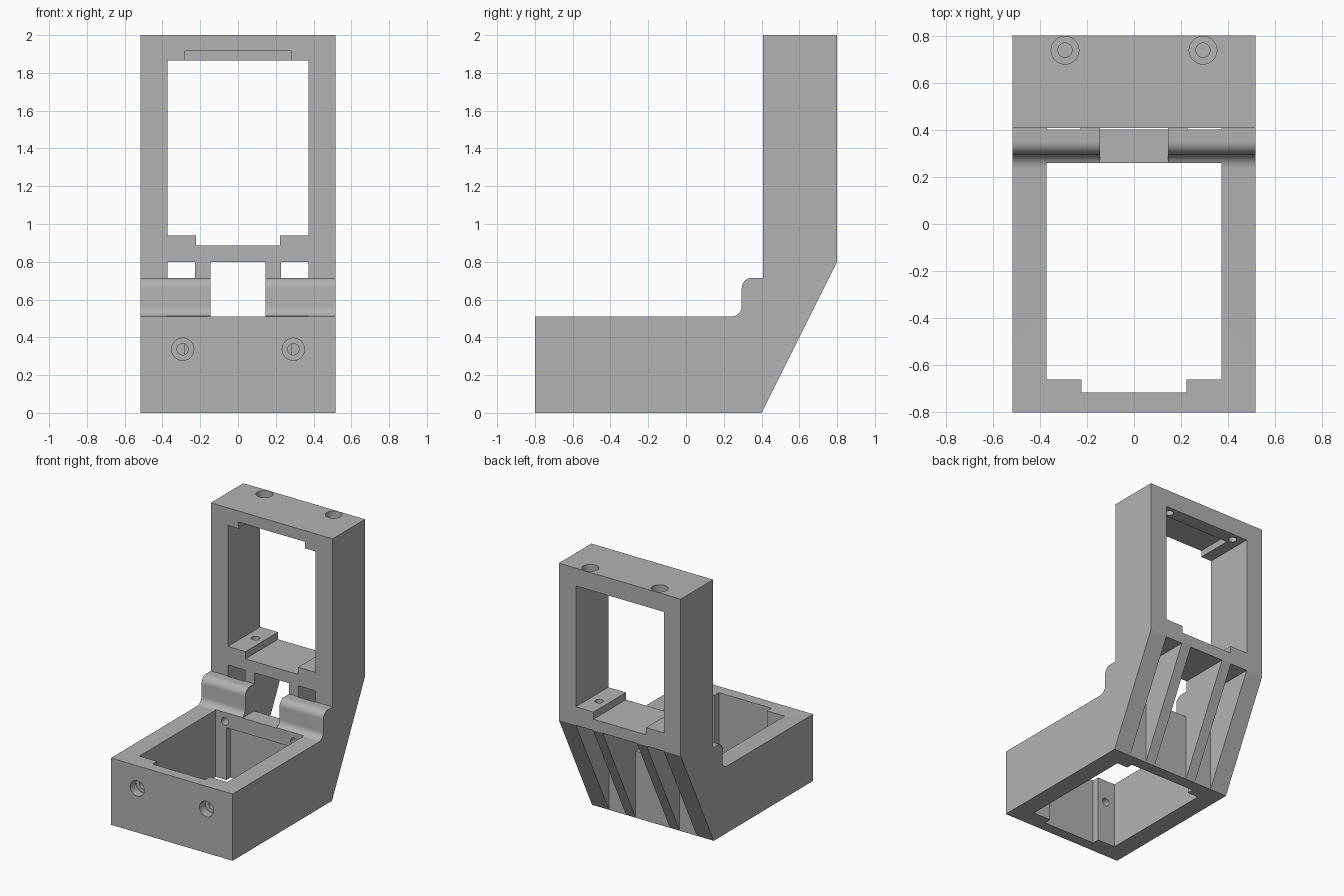
import bpy, bmesh, math
from mathutils import Matrix, Vector

cube = bpy.data.objects.get("Cube")
if cube:
    bpy.data.objects.remove(cube, do_unlink=True)

grey = bpy.data.materials.new("plain_grey")
grey.use_nodes = True
colour = (0.448, 0.448, 0.448, 1)
grey.diffuse_color = colour
grey.node_tree.nodes["Principled BSDF"].inputs["Base Color"].default_value = colour


def make_object(name, bm):
    bmesh.ops.recalc_face_normals(bm, faces=bm.faces)
    mesh = bpy.data.meshes.new(name)
    bm.to_mesh(mesh)
    bm.free()
    obj = bpy.data.objects.new(name, mesh)
    bpy.context.collection.objects.link(obj)
    mesh.materials.append(grey)
    return obj


def prism(name, profile, x0, x1):
    """Extrude a (y, z) profile along x."""
    bm = bmesh.new()
    face = bm.faces.new([bm.verts.new((x0, y, z)) for y, z in profile])
    out = bmesh.ops.extrude_face_region(bm, geom=[face])
    moved = [v for v in out["geom"] if isinstance(v, bmesh.types.BMVert)]
    bmesh.ops.translate(bm, verts=moved, vec=(x1 - x0, 0, 0))
    return make_object(name, bm)


def block(name, x0, x1, y0, y1, z0, z1):
    return prism(name, [(y0, z0), (y1, z0), (y1, z1), (y0, z1)], x0, x1)


def rod(name, start, end, radius):
    start, end = Vector(start), Vector(end)
    axis = end - start
    bm = bmesh.new()
    turn = axis.to_track_quat("Z", "Y").to_matrix().to_4x4()
    bmesh.ops.create_cone(bm, cap_ends=True, segments=32, radius1=radius, radius2=radius,
                          depth=axis.length,
                          matrix=Matrix.Translation((start + end) / 2) @ turn)
    return make_object(name, bm)


def arc(cy, cz, r, a0, a1, steps=10):
    angles = [math.radians(a0 + (a1 - a0) * i / steps) for i in range(steps + 1)]
    return [(cy + r * math.cos(a), cz + r * math.sin(a)) for a in angles]


HALF = 0.515    # half of the bracket width
INNER = 0.372   # half of the window width
FACE = 0.408    # front of the upright frame
WALL = 0.402    # back of the wall between the frames

# L-shaped body with the rounded ridge at the inner corner
outline = [(-0.8, 0), (0.4, 0), (0.8, 0.8), (0.8, 2), (FACE, 2), (FACE, 0.715)]
outline += arc(0.35, 0.66, 0.055, 90, 180)
outline += arc(0.24, 0.565, 0.055, 0, -90)
outline += [(-0.8, 0.51)]
body = prism("hinged_frame_bracket", outline, -HALF, HALF)

cutters = [
    # Lower frame: window, front notch, pocket in the back wall
    block("lower_window", -INNER, INNER, -0.66, 0.26, -0.1, 0.9),
    block("lower_notch", -0.222, 0.222, -0.715, -0.5, -0.1, 0.9),
    block("lower_pocket", -0.28, 0.28, 0.1, 0.31, -0.1, 0.4),
    # Upright frame: window, sill notch, pocket under the lintel
    block("upper_window", -INNER, INNER, 0.2, 1, 0.94, 1.865),
    block("upper_notch", -0.222, 0.222, 0.2, 1, 0.885, 1.1),
    block("upper_pocket", -0.28, 0.28, 0.2, 0.69, 1.7, 1.915),
    # Centre channel between the ribs, open to the front above the wall
    prism("centre_channel", [(0.2, 0.51), (WALL, 0.51), (WALL, -0.1), (1, -0.1),
                             (1, 0.798), (0.2, 0.798)], -0.145, 0.145),
]

# Side channels and screw holes, one set for each side
for side, s in (("left", 1), ("right", -1)):
    x = s * 0.293
    cutters += [
        block(side + "_channel", min(s * 0.227, s * INNER), max(s * 0.227, s * INNER),
              WALL, 1, -0.1, 0.798),
        rod(side + "_front_hole", (x, -0.9, 0.337), (x, -0.5, 0.337), 0.03),
        rod(side + "_front_counterbore", (x, -0.9, 0.337), (x, -0.73, 0.337), 0.059),
        rod(side + "_wall_hole", (x, 0.1, 0.445), (x, 0.5, 0.445), 0.03),
        rod(side + "_sill_hole", (x, 0.63, 0.7), (x, 0.63, 1.1), 0.03),
        rod(side + "_top_hole", (x, 0.738, 1.7), (x, 0.738, 2.1), 0.03),
        rod(side + "_top_counterbore", (x, 0.738, 1.93), (x, 0.738, 2.1), 0.059),
    ]

bpy.ops.object.select_all(action="DESELECT")
bpy.context.view_layer.objects.active = body
body.select_set(True)
for cutter in cutters:
    cutter.hide_render = True
    mod = body.modifiers.new(cutter.name, "BOOLEAN")
    mod.operation = "DIFFERENCE"
    mod.solver = "EXACT"
    mod.object = cutter
    bpy.ops.object.modifier_apply(modifier=mod.name)
    bpy.data.objects.remove(cutter, do_unlink=True)

bpy.ops.object.shade_smooth_by_angle(angle=math.radians(25))
